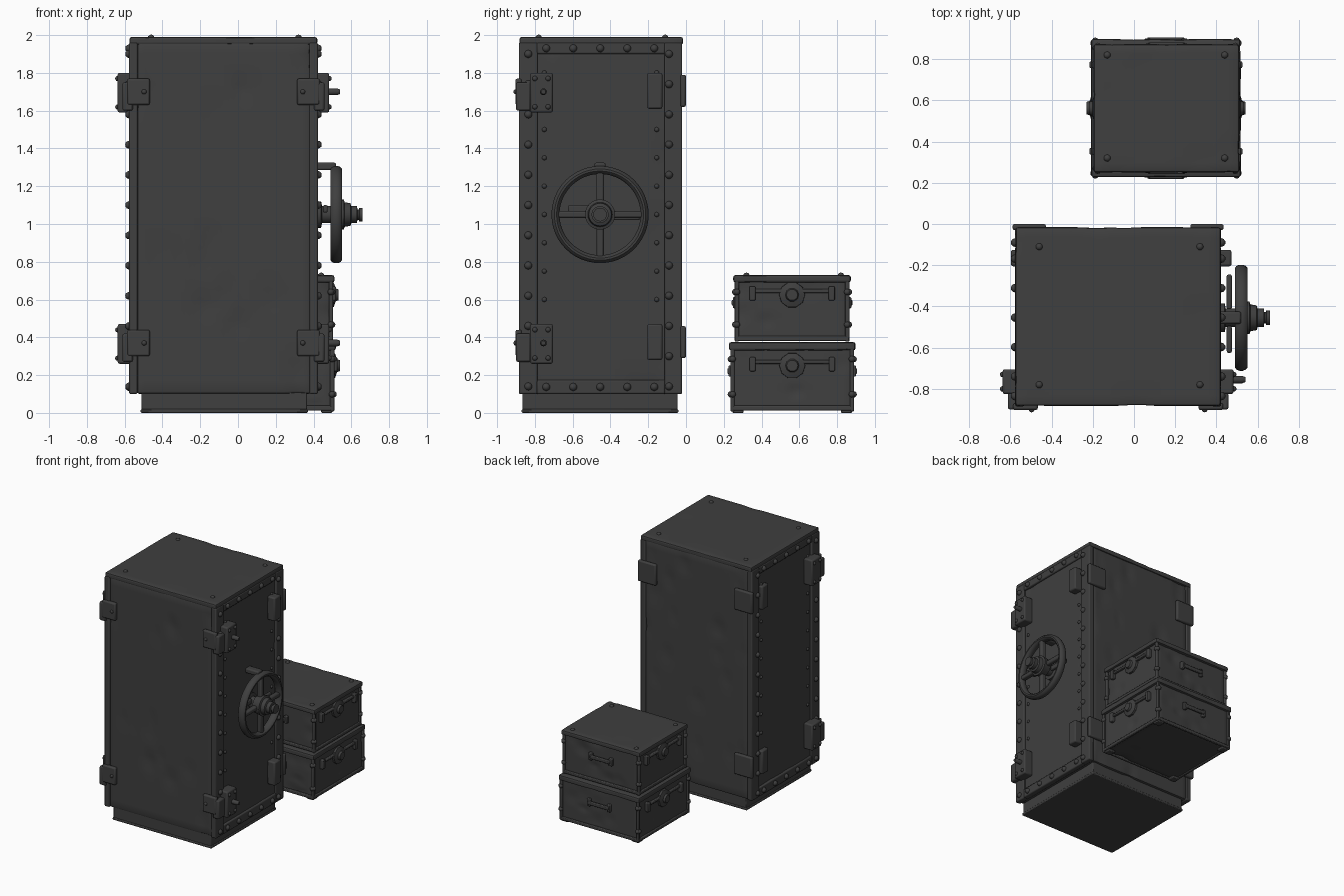
import bpy, bmesh, math, random
from mathutils import Vector, Matrix

if "Cube" in bpy.data.objects:
    bpy.data.objects.remove(bpy.data.objects["Cube"])

random.seed(4)
iron = bpy.data.materials.new("dark_iron")
iron.diffuse_color = (0.05, 0.05, 0.05, 1)
iron.use_nodes = True
iron.node_tree.nodes["Principled BSDF"].inputs["Base Color"].default_value = iron.diffuse_color

def finish(name, bm, bevel=0, angle=35):
    bmesh.ops.recalc_face_normals(bm, faces=bm.faces)
    me = bpy.data.meshes.new(name)
    bm.to_mesh(me)
    bm.free()
    me.materials.append(iron)
    ob = bpy.data.objects.new(name, me)
    bpy.context.collection.objects.link(ob)
    if bevel:
        m = ob.modifiers.new("bevel", 'BEVEL')
        m.width, m.segments = bevel, 2
    bpy.ops.object.select_all(action='DESELECT')
    ob.select_set(True)
    bpy.context.view_layer.objects.active = ob
    bpy.ops.object.shade_smooth_by_angle(angle=math.radians(angle))
    return ob

def boxes(name, items, bevel=0.006):
    """One object from several (x0, x1, y0, y1, z0, z1) boxes."""
    bm = bmesh.new()
    for b in items:
        lo = Vector(min(b[i], b[i + 1]) for i in (0, 2, 4))
        hi = Vector(max(b[i], b[i + 1]) for i in (0, 2, 4))
        mat = Matrix.Translation((lo + hi) / 2) @ Matrix.Diagonal((*(hi - lo), 1))
        bmesh.ops.create_cube(bm, size=1, matrix=mat)
    return finish(name, bm, bevel)

def battered(name, b, r=0.015, n=36, dents=30, depth=0.014):
    """Rounded box with a fine grid and shallow dents."""
    bm = bmesh.new()
    bmesh.ops.create_cube(bm, size=1)
    bmesh.ops.subdivide_edges(bm, edges=bm.edges[:], cuts=n - 1, use_grid_fill=True)
    lo, hi = Vector(b[0::2]), Vector(b[1::2])
    hits = []
    for i in range(dents):
        p = Vector(random.uniform(lo[k], hi[k]) for k in range(3))
        ax = random.choice((0, 1, 1, 2))
        p[ax] = random.choice((lo[ax], hi[ax]))
        hits.append((p, random.uniform(0.03, 0.09), random.uniform(0.3, 1) * depth))
    for v in bm.verts:
        p = Vector()
        for k in range(3):
            j = round((v.co[k] + 0.5) * n)
            t = (j - 1) / (n - 2)
            p[k] = lo[k] if j == 0 else hi[k] if j == n else lo[k] + r + t * (hi[k] - lo[k] - 2 * r)
        core = Vector(min(max(p[k], lo[k] + r), hi[k] - r) for k in range(3))
        out = (p - core).normalized()
        push = sum(d * max(0, 1 - (p - c).length / s) for c, s, d in hits)
        v.co = core + out * (r - push)
    return finish(name, bm, 0, 40)

def studs(name, points, r=0.018):
    bm = bmesh.new()
    for p in points:
        bmesh.ops.create_icosphere(bm, subdivisions=2, radius=r, matrix=Matrix.Translation(p))
    return finish(name, bm)

def lathe_x(name, profile, y, z, seg=24):
    """Turned part about an x axis, profile of (x, radius)."""
    bm = bmesh.new()
    rings = [[bm.verts.new((x, y + r * math.cos(a), z + r * math.sin(a)))
              for a in (math.tau * i / seg for i in range(seg))] for x, r in profile]
    for a, b in zip(rings, rings[1:]):
        for i in range(seg):
            bm.faces.new((a[i], a[(i + 1) % seg], b[(i + 1) % seg], b[i]))
    bm.faces.new(rings[0])
    bm.faces.new(rings[-1])
    return finish(name, bm)

# ---- safe: plinth, body, top plate
boxes("plinth", [(-0.51, 0.365, -0.865, -0.045, 0.012, 0.12), (-0.515, 0.37, -0.87, -0.04, 0, 0.02)])
battered("safe_body", (-0.535, 0.385, -0.875, -0.025, 0.1, 1.97), dents=55)
battered("top_plate", (-0.575, 0.42, -0.882, -0.015, 1.95, 1.99), r=0.012, dents=10, n=24, depth=0.006)
studs("top_studs", [(x, y, 1.985) for x in (-0.46, 0.32) for y in (-0.78, -0.11)])

# ---- riveted door frames and panels, both x sides
CX, HALF = -0.077, 0.5
for s, side in ((1, "door"), (-1, "rear")):
    X = lambda d: CX + s * (HALF + d)
    p = sorted((X(-0.06), X(-0.015)))
    battered(side + "_panel", (p[0], p[1], -0.86, -0.04, 0.12, 1.94), r=0.01, dents=30, depth=0.012)
    boxes(side + "_frame", [
        (X(-0.045), X(0), -0.885, -0.785, 0.1, 1.96), (X(-0.045), X(0), -0.115, -0.02, 0.1, 1.96),
        (X(-0.045), X(0), -0.79, -0.11, 1.9, 1.96), (X(-0.045), X(0), -0.79, -0.11, 0.1, 0.175)], 0.008)
    pts = [(X(0), y, 0.14 + 0.16 * i) for y in (-0.835, -0.09) for i in range(12)]
    pts += [(X(0), -0.74 + 0.143 * i, z) for z in (0.137, 1.93) for i in range(5)]
    studs(side + "_rivets", pts, 0.021)
    studs(side + "_panel_rivets", [(X(-0.015), y, 0.3 + 0.15 * i) for y in (-0.75, -0.155)
                                   for i in range(11)], 0.013)
    # hinge blocks and wrap-round straps
    for n, z in (("upper", 1.7), ("lower", 0.37)):
        boxes(f"{side}_{n}_hinge", [
            (X(-0.02), X(0.06), -0.825, -0.705, z - 0.11, z + 0.10),
            (X(-0.02), X(0.035), -0.90, -0.82, z - 0.10, z + 0.05),
            (X(-0.11), X(0.01), -0.903, -0.87, z - 0.07, z + 0.07),
            (X(-0.02), X(0.02 if s < 0 else 0.05), -0.205, -0.125, z - 0.09, z + 0.10),
            (X(-0.15), X(0.012), -0.03, 0.0, z - 0.08, z + 0.09)], 0.01)
        studs(f"{side}_{n}_hinge_bolts", [(X(0.06), y, z + dz) for y in (-0.80, -0.73)
                                          for dz in (-0.08, 0.07)] + [(X(-0.08), -0.9, z)], 0.014)
        if s > 0:
            lathe_x(f"{side}_{n}_hinge_pin", [(0.48, 0.018), (0.525, 0.018), (0.54, 0.012)], -0.755, z, 12)

# ---- hand wheel
WY, WZ = -0.455, 1.05
bm = bmesh.new()
rows = [[bm.verts.new((0.52 + 0.032 * math.cos(b), WY + (0.236 + 0.022 * math.sin(b)) * math.cos(a),
                       WZ + (0.236 + 0.022 * math.sin(b)) * math.sin(a)))
         for b in (math.tau * (j + 0.5) / 12 for j in range(12))]
        for a in (math.tau * i / 48 for i in range(48))]
for i in range(48):
    for j in range(12):
        a, b, k = rows[i], rows[(i + 1) % 48], (j + 1) % 12
        bm.faces.new((a[j], b[j], b[k], a[k]))
finish("wheel_rim", bm)
boxes("wheel_spokes", [(0.5, 0.54, WY - 0.23, WY + 0.23, WZ - 0.018, WZ + 0.018),
                       (0.5, 0.54, WY - 0.02, WY + 0.02, WZ - 0.23, WZ + 0.23)], 0.01)
lathe_x("wheel_hub", [(0.40, 0.07), (0.44, 0.07), (0.445, 0.045), (0.49, 0.045), (0.495, 0.07),
                      (0.56, 0.08), (0.565, 0.065), (0.595, 0.06), (0.6, 0.045), (0.63, 0.045),
                      (0.632, 0.028), (0.64, 0.028), (0.642, 0.036), (0.66, 0.036)], WY, WZ)
boxes("locking_levers", [(0.45, 0.475, WY - 0.17, WY - 0.04, WZ + 0.01, WZ + 0.05),
                         (0.45, 0.475, WY + 0.04, WY + 0.21, WZ - 0.03, WZ + 0.01)], 0.008)
boxes("wheel_catch", [(0.4, 0.52, WY - 0.03, WY + 0.03, 1.285, 1.325)], 0.01)

# ---- two stacked cases
def case(name, x0, x1, y0, y1, z0, z1, lid, lock_z):
    t, e = 0.022, 0.012
    battered(name + "_body", (x0 + e, x1 - e, y0 + e, y1 - e, z0 + 0.01, z1 - 0.01),
             dents=24, n=24, depth=0.012)
    edges = [(a, a + t, b, b + t, z0, z1 - 0.01) for a in (x0, x1 - t) for b in (y0, y1 - t)]
    edges += [(x0, x1, b, b + t, z0 + 0.004, z0 + 0.03) for b in (y0, y1 - t)]
    edges += [(a, a + t, y0, y1, z0 + 0.004, z0 + 0.03) for a in (x0, x1 - t)]
    boxes(name + "_edge_trim", edges)
    g = 0.008
    battered(name + "_lid", (x0 - g, x1 + g, y0 - g, y1 + g, z1 - lid, z1), r=0.013, dents=12,
             n=20, depth=0.006)
    cx, cy, hx, hy = (x0 + x1) / 2, (y0 + y1) / 2, (x1 - x0) / 2, (y1 - y0) / 2
    bolts = []
    for s in (1, -1):
        X = lambda d: cx + s * (hx + d)
        # lock with cross bar and hooks on the x faces
        tag = "front" if s > 0 else "rear"
        bars = [(X(-e - 0.01), X(0.006), cy - 0.21, cy + 0.21, lock_z + 0.01, lock_z + 0.03)]
        bars += [(X(-0.02), X(0.016), cy + d - 0.016, cy + d + 0.016, lock_z - 0.03, lock_z + 0.045)
                 for d in (-0.21, 0.21)]
        boxes(f"{name}_{tag}_latches", bars)
        lathe_x(f"{name}_{tag}_lock", [(X(-0.02), 0.07), (X(0.004), 0.068), (X(0.01), 0.05),
                                       (X(0.014), 0.036), (X(0.03), 0.03)], cy, lock_z, 10)
        # carrying handle on the y faces
        Y = lambda d: cy + s * (hy + d)
        zh = (z0 + z1) / 2 + 0.03
        boxes(f"{name}_{tag}_handle", [(cx - 0.09, cx + 0.09, Y(-0.002), Y(0.016), zh - 0.015, zh + 0.015)]
              + [(cx + d - 0.015, cx + d + 0.015, Y(-0.02), Y(0.01), zh - 0.03, zh + 0.03)
                 for d in (-0.09, 0.09)])
        bolts += [(X(-0.004), cy + k * (hy - 0.012), z) for k in (1, -1) for z in (z0 + 0.09, z1 - 0.09)]
        bolts += [(cx + k * (hx - 0.012), Y(-0.002), z) for k in (1, -1) for z in (z0 + 0.09, z1 - 0.09)]
    studs(name + "_bolts", bolts, 0.017)

case("lower_case", -0.2, 0.51, 0.235, 0.89, 0.008, 0.375, 0.045, 0.25)
case("upper_case", -0.188, 0.503, 0.258, 0.865, 0.377, 0.73, 0.04, 0.625)
studs("case_lid_studs", [(x, y, 0.725) for x in (-0.13, 0.44) for y in (0.32, 0.82)])
boxes("case_feet", [(x, x + 0.06, y, y + 0.06, 0, 0.02) for x in (-0.19, 0.44) for y in (0.245, 0.82)])
